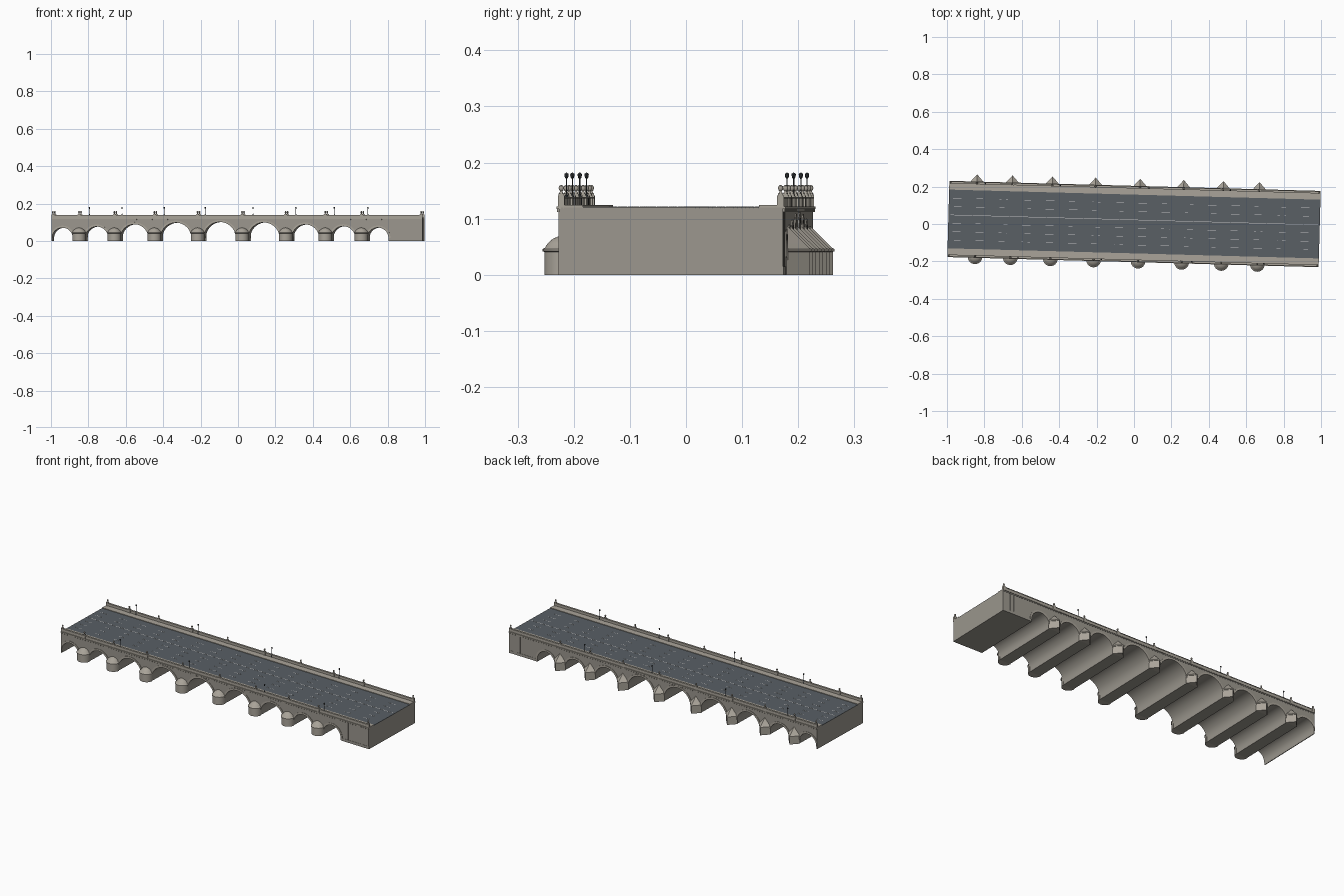
import bpy, bmesh, math
from mathutils import Matrix

if "Cube" in bpy.data.objects:
    bpy.data.objects.remove(bpy.data.objects["Cube"])

ANG = -0.0272            # whole bridge is slightly turned in plan
L, W = 0.993, 0.199      # half length, half width
SPRING, PIER = 0.015, 0.033
PIERS = [-0.845, -0.656, -0.442, -0.211, 0.027, 0.26, 0.472, 0.665]


def mat(name, c):
    m = bpy.data.materials.new(name)
    m.diffuse_color = (*c, 1)
    m.use_nodes = True
    m.node_tree.nodes["Principled BSDF"].inputs["Base Color"].default_value = m.diffuse_color
    return m


STONE = mat("stone", (0.33, 0.31, 0.27))
PALE = mat("pale_stone", (0.40, 0.37, 0.32))
ROAD = mat("asphalt", (0.10, 0.115, 0.13))
WHITE = mat("paint", (0.7, 0.7, 0.7))
IRON = mat("iron", (0.04, 0.045, 0.05))


def finish(name, bm, m, smooth=False):
    bmesh.ops.recalc_face_normals(bm, faces=bm.faces)
    me = bpy.data.meshes.new(name)
    bm.to_mesh(me)
    bm.free()
    ob = bpy.data.objects.new(name, me)
    bpy.context.collection.objects.link(ob)
    me.materials.append(m)
    ob.rotation_euler.z = ANG
    if smooth:
        bpy.context.view_layer.objects.active = ob
        ob.select_set(True)
        bpy.ops.object.shade_smooth_by_angle(angle=math.radians(35))
        ob.select_set(False)
    return ob


def box(bm, x0, x1, y0, y1, z0, z1):
    mx = Matrix.Translation(((x0+x1)/2, (y0+y1)/2, (z0+z1)/2)) @ \
        Matrix.Diagonal((x1-x0, abs(y1-y0), z1-z0, 1))
    bmesh.ops.create_cube(bm, size=1, matrix=mx)


def extrude_xz(bm, pts, y0, y1):
    f = bm.faces.new([bm.verts.new((x, y0, z)) for x, z in pts])
    r = bmesh.ops.extrude_face_region(bm, geom=[f])
    for v in r["geom"]:
        if isinstance(v, bmesh.types.BMVert):
            v.co.y = y1


def loft(bm, rings):
    rows = [[bm.verts.new(p) for p in r] for r in rings]
    for a, b in zip(rows, rows[1:]):
        for i in range(len(a)):
            j = (i+1) % len(a)
            bm.faces.new((a[i], a[j], b[j], b[i]))
    bm.faces.new(rows[0])
    bm.faces.new(rows[-1])


def turned(bm, x, y, profile, n=10):
    loft(bm, [[(x+r*math.cos(2*math.pi*i/n), y+r*math.sin(2*math.pi*i/n), z)
               for i in range(n)] for r, z in profile])


# arch spans between the piers
edges = [-0.989] + [e for p in PIERS for e in (p-PIER, p+PIER)] + [0.81]
SPANS = list(zip(edges[::2], edges[1::2]))


def arc(a, b, extra=0.0, n=24):
    c, r = (a+b)/2, (b-a)/2+extra
    return [(c-r*math.cos(math.pi*i/n), SPRING+r*math.sin(math.pi*i/n)) for i in range(n+1)]


# main masonry body with all vaults cut in the profile
prof = [(-L, 0.12), (-L, 0)]
for a, b in SPANS:
    prof += [(a, 0)] + arc(a, b) + [(b, 0)]
prof += [(L, 0), (L, 0.12)]
bm = bmesh.new()
extrude_xz(bm, prof, -W, W)
finish("bridge_body", bm, STONE, True)

# raised voussoir rings on both faces
bm = bmesh.new()
for a, b in SPANS:
    inner, outer = arc(a, b), arc(a, b, 0.011)
    outer = [(max(x, -L), z) for x, z in outer]
    for s in (-1, 1):
        extrude_xz(bm, inner + outer[::-1], s*(W-0.002), s*(W+0.002))
finish("arch_rings", bm, PALE, True)

# cutwaters: rounded in front, pointed behind
round_plan = [(math.cos(math.pi*i/16), -math.sin(math.pi*i/16)) for i in range(17)]
point_plan = [(1, 0), (0, 1.12), (-1, 0)]
LEVELS = [(0.036, 0), (0.036, 0.041), (0.039, 0.042), (0.039, 0.046), (0.035, 0.048)]
for name, plan, s, cap in (
        ("round_cutwaters", round_plan, -1, [(0.030, 0.056), (0.021, 0.064), (0.010, 0.069), (0.001, 0.071)]),
        ("pointed_cutwaters", point_plan, 1, [(0.001, 0.086)])):
    bm = bmesh.new()
    for p in PIERS:
        loft(bm, [[(p+r*x, s*(W-0.0005)+r*y, z) for x, y in plan] for r, z in LEVELS+cap])
    finish(name, bm, PALE, True)

# cornice, corbels, parapets, pavements
corn, corb, para, pave, butt = (bmesh.new() for _ in range(5))
for s in (-1, 1):
    box(corn, -L, L, s*(W-0.008), s*(W+0.005), 0.117, 0.122)
    box(para, -L, L, s*(W-0.007), s*W, 0.12, 0.136)
    box(para, -L, L, s*(W-0.009), s*(W+0.002), 0.136, 0.139)
    box(pave, -L, L, s*0.157, s*(W-0.006), 0.119, 0.124)
    for i in range(120):
        x = -L+0.006+i*(2*L-0.012)/119
        box(corb, x-0.003, x+0.003, s*(W-0.001), s*(W+0.004), 0.112, 0.117)
    # abutment strips and plinth
    for i in range(8):
        x = 0.835+i*0.022
        box(butt, x-0.002, x+0.002, s*(W-0.001), s*(W+0.001), SPRING, 0.112)
    box(butt, 0.812, L, s*(W-0.001), s*(W+0.0015), 0, SPRING)
finish("cornice", corn, PALE)
finish("corbels", corb, STONE)
finish("parapets", para, PALE)
finish("pavements", pave, PALE)
finish("abutment_strips", butt, STONE)

# roadway and lane markings
bm = bmesh.new()
box(bm, -L, L, -0.157, 0.157, 0.118, 0.121)
finish("roadway", bm, ROAD)
bm = bmesh.new()
box(bm, -L+0.01, L-0.01, 0.0207, 0.0233, 0.1205, 0.1214)
for y in (0.112, 0.067, -0.022, -0.067, -0.112):
    for i in range(16):
        x = -0.97+i*0.124
        box(bm, x, x+0.045, y-0.001, y+0.001, 0.1205, 0.1214)
finish("lane_markings", bm, WHITE)

# parapet pedestals with ball finials over each pier and at the ends
ped, fin = bmesh.new(), bmesh.new()
for x in PIERS + [-L+0.008, L-0.008]:
    for s in (-1, 1):
        y = s*(W-0.0035)
        box(ped, x-0.008, x+0.008, y-0.006, y+0.006, 0.12, 0.141)
        box(ped, x-0.0055, x+0.0055, y-0.0045, y+0.0045, 0.141, 0.145)
        turned(fin, x, y, [(0.004, 0.145), (0.002, 0.149), (0.004, 0.151), (0.005, 0.1545),
                           (0.004, 0.158), (0.001, 0.160)])
finish("pedestals", ped, PALE)
finish("ball_finials", fin, PALE, True)

# street lamps alternate between the two sides
bm = bmesh.new()
for i, x in enumerate((-0.80, -0.615, -0.40, -0.17, 0.075, 0.315, 0.51, 0.70)):
    y = 0.194 if i % 2 == 0 else -0.194
    turned(bm, x, y, [(0.004, 0.122), (0.004, 0.138), (0.0022, 0.142), (0.0011, 0.146),
                      (0.0011, 0.171), (0.0028, 0.173), (0.004, 0.178), (0.0035, 0.180),
                      (0.0008, 0.182)], 8)
finish("street_lamps", bm, IRON, True)
